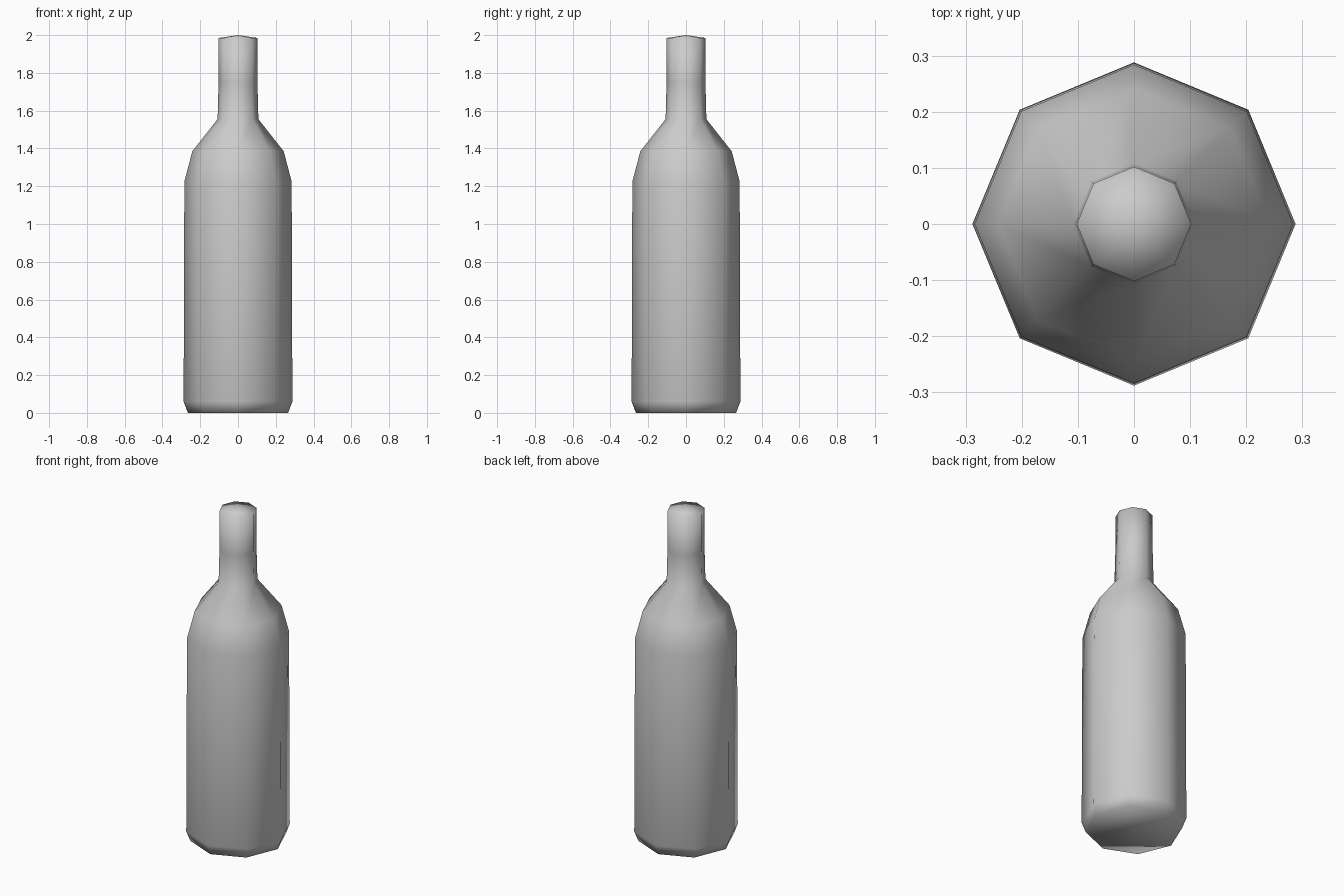
import bpy, bmesh
from math import cos, sin, tau

cube = bpy.data.objects.get("Cube")
if cube:
    bpy.data.objects.remove(cube, do_unlink=True)

SIDES = 8

# One plain grey for the whole bottle
grey = bpy.data.materials.new("bottle_grey")
grey.use_nodes = True
colour = (0.6, 0.6, 0.6, 1)
grey.diffuse_color = colour
grey.node_tree.nodes["Principled BSDF"].inputs["Base Color"].default_value = colour

# Profile from base to lip: (radius, height)
profile = [
    (0.265, 0), (0.288, 0.06),          # base and its chamfer
    (0.284, 1.225), (0.242, 1.385),     # body and shoulder
    (0.108, 1.555), (0.103, 1.75),      # neck
    (0.102, 1.985),                     # lip
]


def lathe(name, profile, top_z):
    """Turn a profile into an eight-sided body with a flat base and a low domed top."""
    bm = bmesh.new()
    rings = [[bm.verts.new((r * cos(tau * i / SIDES), r * sin(tau * i / SIDES), z))
              for i in range(SIDES)] for r, z in profile]
    apex = bm.verts.new((0, 0, top_z))
    bm.faces.new(rings[0][::-1])
    for i in range(SIDES):
        j = (i + 1) % SIDES
        for low, high in zip(rings, rings[1:]):
            bm.faces.new((low[i], low[j], high[j], high[i]))
        bm.faces.new((rings[-1][i], rings[-1][j], apex))
    for face in bm.faces:
        face.smooth = True
    mesh = bpy.data.meshes.new(name)
    bm.to_mesh(mesh)
    bm.free()
    mesh.materials.append(grey)
    obj = bpy.data.objects.new(name, mesh)
    bpy.context.collection.objects.link(obj)
    return obj


lathe("bottle", profile, 2.0)
